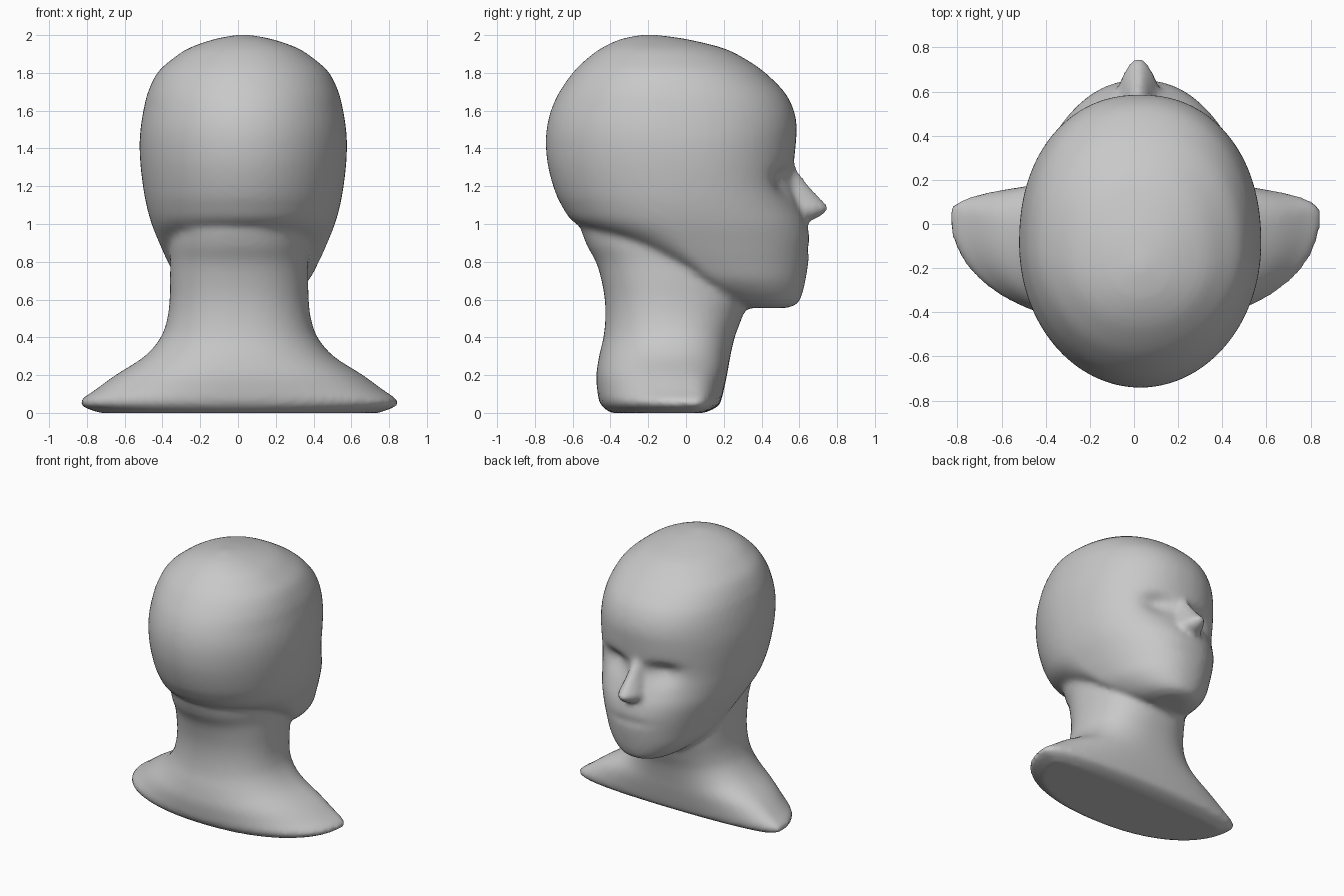
import bpy, bmesh, math

SEG = 64   # points around each ring
STEP = 5   # rings interpolated between two given rings

mat = bpy.data.materials.new("plain grey")
mat.diffuse_color = (0.58, 0.58, 0.58, 1)


def spline(p0, p1, p2, p3, t):
    """Catmull-Rom interpolation of whole ring records."""
    return [0.5 * (2 * b + (c - a) * t + (2 * a - 5 * b + 4 * c - d) * t * t
                   + (3 * b - a - 3 * c + d) * t ** 3)
            for a, b, c, d in zip(p0, p1, p2, p3)]


def refine(rings):
    out = []
    last = len(rings) - 1
    for i in range(last):
        p = [rings[max(0, min(last, i + k))] for k in (-1, 0, 1, 2)]
        out += [spline(*p, s / STEP) for s in range(STEP)]
    return out + [rings[-1]]


def loft(bm, rings, cx, n_front, n_back, sculpt=None):
    """Rings are (z, half width, back y, widest y, front y)."""
    loops = []
    for z, w, yb, ym, yf in refine(rings):
        loop = []
        for k in range(SEG):
            a = 2 * math.pi * k / SEG
            c, s = math.cos(a), math.sin(a)
            e = 2 / (n_front if s > 0 else n_back)
            x = w * math.copysign(abs(c) ** e, c)
            y = ym + (yf - ym if s > 0 else ym - yb) * math.copysign(abs(s) ** e, s)
            if sculpt:
                y = sculpt(x, y, z)
            loop.append(bm.verts.new((cx + x, y, z)))
        loops.append(loop)
    for a, b in zip(loops, loops[1:]):
        for k in range(SEG):
            j = (k + 1) % SEG
            bm.faces.new((a[k], a[j], b[j], b[k]))
    bm.faces.new(loops[0][::-1])
    bm.faces.new(loops[-1])


def face_sculpt(x, y, z):
    """Press in the eye sockets under the brow, and a faint mouth line."""
    if y > 0.15:
        dz = z - 1.25
        s = 0.05 if dz > 0 else 0.10
        y -= 0.065 * math.exp(-((abs(x) - 0.19) / 0.11) ** 2 - (dz / s) ** 2)
        y -= 0.012 * math.exp(-(x / 0.16) ** 2 - ((z - 0.87) / 0.025) ** 2)
    return y


bm = bmesh.new()

# skull, face and jaw
loft(bm, [
    (0.555, 0.10, 0.33, 0.42, 0.53),
    (0.575, 0.18, 0.25, 0.36, 0.585),
    (0.62, 0.26, 0.15, 0.28, 0.612),
    (0.70, 0.345, 0.02, 0.17, 0.632),
    (0.80, 0.40, -0.14, 0.07, 0.648),
    (0.90, 0.445, -0.36, 0.0, 0.655),
    (1.00, 0.485, -0.58, -0.04, 0.64),
    (1.10, 0.513, -0.66, -0.06, 0.60),
    (1.20, 0.531, -0.703, -0.07, 0.572),
    (1.32, 0.545, -0.733, -0.08, 0.572),
    (1.43, 0.549, -0.742, -0.09, 0.582),
    (1.52, 0.542, -0.735, -0.10, 0.586),
    (1.61, 0.527, -0.712, -0.10, 0.568),
    (1.70, 0.504, -0.67, -0.11, 0.52),
    (1.80, 0.455, -0.60, -0.12, 0.42),
    (1.87, 0.38, -0.53, -0.14, 0.32),
    (1.93, 0.29, -0.45, -0.16, 0.20),
    (1.975, 0.165, -0.355, -0.18, 0.02),
    (1.995, 0.07, -0.27, -0.195, -0.11),
    (2.003, 0.01, -0.21, -0.20, -0.19),
], 0.028, 2.2, 2.0, face_sculpt)

# neck spreading into the cut-off shoulders
loft(bm, [
    (0.0, 0.74, -0.40, 0.04, 0.10),
    (0.035, 0.83, -0.445, 0.05, 0.17),
    (0.07, 0.835, -0.462, 0.05, 0.187),
    (0.12, 0.765, -0.47, 0.04, 0.20),
    (0.20, 0.655, -0.475, 0.01, 0.217),
    (0.30, 0.50, -0.46, -0.05, 0.235),
    (0.40, 0.415, -0.437, -0.08, 0.258),
    (0.50, 0.38, -0.427, -0.09, 0.295),
    (0.60, 0.368, -0.43, -0.09, 0.33),
    (0.70, 0.366, -0.447, -0.09, 0.34),
    (0.80, 0.365, -0.477, -0.09, 0.34),
    (0.90, 0.37, -0.53, -0.09, 0.30),
    (1.02, 0.36, -0.56, -0.09, 0.20),
    (1.15, 0.30, -0.50, -0.09, 0.10),
], 0.006, 2.3, 2.2)

# nose
loft(bm, [
    (1.015, 0.06, 0.48, 0.56, 0.66),
    (1.045, 0.09, 0.48, 0.59, 0.72),
    (1.085, 0.092, 0.48, 0.59, 0.757),
    (1.12, 0.08, 0.48, 0.58, 0.728),
    (1.20, 0.062, 0.47, 0.54, 0.655),
    (1.28, 0.055, 0.45, 0.51, 0.592),
    (1.34, 0.05, 0.42, 0.48, 0.565),
], 0.02, 1.6, 2.0)

bmesh.ops.recalc_face_normals(bm, faces=bm.faces)
mesh = bpy.data.meshes.new("mannequin_head")
bm.to_mesh(mesh)
bm.free()
mesh.materials.append(mat)
head = bpy.data.objects.new("mannequin_head", mesh)
bpy.context.collection.objects.link(head)

# fuse the parts into one skin and soften the joins
remesh = head.modifiers.new("fuse", 'REMESH')
remesh.mode = 'VOXEL'
remesh.voxel_size = 0.02
remesh.use_smooth_shade = True
soften = head.modifiers.new("soften", 'SMOOTH')
soften.factor = 0.5
soften.iterations = 4
